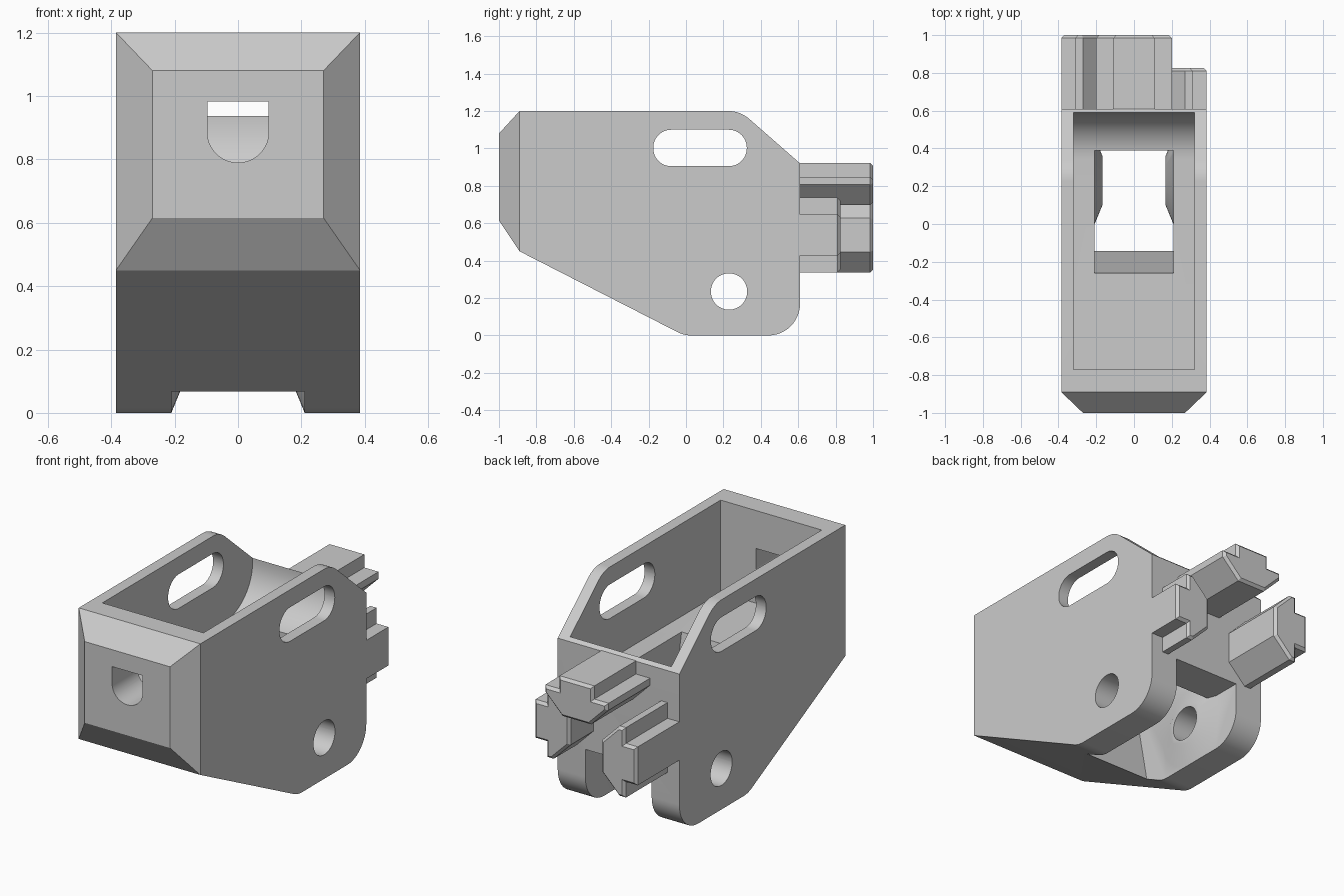
import bpy, bmesh, math
from mathutils import Vector

if "Cube" in bpy.data.objects:
    bpy.data.objects.remove(bpy.data.objects["Cube"], do_unlink=True)

grey = bpy.data.materials.new("plain grey")
grey.use_nodes = True
GREY = (0.6, 0.6, 0.6, 1)
grey.diffuse_color = GREY
grey.node_tree.nodes["Principled BSDF"].inputs["Base Color"].default_value = GREY


def rounded(corners, steps=12):
    """Outline through (u, v, radius) corners, with arcs where radius > 0."""
    out = []
    for i, (u, v, r) in enumerate(corners):
        p = Vector((u, v))
        if r == 0:
            out.append(p)
            continue
        a = (Vector(corners[i - 1][:2]) - p).normalized()
        b = (Vector(corners[(i + 1) % len(corners)][:2]) - p).normalized()
        half = a.angle(b) / 2
        centre = p + (a + b).normalized() * r / math.sin(half)
        start = p + a * r / math.tan(half) - centre
        end = p + b * r / math.tan(half) - centre
        sweep = math.pi - 2 * half
        for k in range(steps + 1):
            t = k / steps
            w = (math.sin((1 - t) * sweep) * start + math.sin(t * sweep) * end) / math.sin(sweep)
            out.append(centre + w)
    return out


def box_outline(u0, u1, v0, v1, r=0.0):
    return rounded([(u0, v0, r), (u1, v0, r), (u1, v1, r), (u0, v1, r)])


def prism(outline, lo, hi, axis="x"):
    """Extrude a (y, z) outline along x, or an (x, z) outline along y."""
    def place(p, t):
        return (t, p[0], p[1]) if axis == "x" else (p[0], t, p[1])
    bm = bmesh.new()
    rings = [[bm.verts.new(place(p, t)) for p in outline] for t in (lo, hi)]
    bm.faces.new(rings[0])
    bm.faces.new(rings[1])
    n = len(outline)
    for i in range(n):
        j = (i + 1) % n
        bm.faces.new((rings[0][i], rings[0][j], rings[1][j], rings[1][i]))
    bmesh.ops.recalc_face_normals(bm, faces=bm.faces)
    return bm


def finish(name, bm):
    bmesh.ops.recalc_face_normals(bm, faces=bm.faces)
    mesh = bpy.data.meshes.new(name)
    bm.to_mesh(mesh)
    bm.free()
    mesh.materials.append(grey)
    obj = bpy.data.objects.new(name, mesh)
    bpy.context.collection.objects.link(obj)
    return obj


def combine(target, bm, operation="DIFFERENCE"):
    tool = finish("helper", bm)
    tool.hide_render = True
    mod = target.modifiers.new("cut", "BOOLEAN")
    mod.operation, mod.object, mod.solver = operation, tool, "EXACT"
    bpy.context.view_layer.objects.active = target
    bpy.ops.object.modifier_apply(modifier=mod.name)
    bpy.data.objects.remove(tool, do_unlink=True)


# Housing: rounded side profile with a tapered nose
W = 0.385
bm = prism(rounded([(-0.89, 0.45, 0), (-0.01, 0, 0.17), (0.61, 0, 0.17),
                    (0.61, 0.92, 0), (0.29, 1.2, 0.17), (-0.89, 1.2, 0)]), -W, W)
bm.normal_update()
front = min(bm.faces, key=lambda f: f.normal.y)
nose = bmesh.ops.extrude_discrete_faces(bm, faces=[front])["faces"][0]
for v in nose.verts:
    v.co = (math.copysign(0.27, v.co.x), -1, 1.08 if v.co.z > 0.8 else 0.615)
housing = finish("housing", bm)

# Open top tray with a curved rear end
combine(housing, prism(rounded([(-0.77, 0.67, 0), (0.59, 0.67, 0.249),
                                (0.59, 1.4, 0), (-0.77, 1.4, 0)]), -0.32, 0.32))
# Slot between the lower cheeks, open to the rear
combine(housing, prism([(-0.27, 0.72), (-0.11, -0.1), (0.7, -0.1),
                        (0.7, 0.33), (0.39, 0.33), (0.39, 0.72)], -0.21, 0.21))

# Conical bosses around the pivot
PY, PZ = 0.23, 0.235
for side in (-1, 1):
    bm = bmesh.new()
    rings = []
    for x, r in ((0.25, 0.234), (0.21, 0.234), (0.167, 0.13)):
        rings.append([bm.verts.new((side * x, PY + r * math.cos(a), PZ + r * math.sin(a)))
                      for a in (math.tau * k / 48 for k in range(48))])
    bm.faces.new(rings[0])
    bm.faces.new(rings[-1])
    for lower, upper in zip(rings, rings[1:]):
        for k in range(48):
            j = (k + 1) % 48
            bm.faces.new((lower[k], lower[j], upper[j], upper[k]))
    combine(housing, bm, "UNION")

# Pivot hole, long side slots, front window
R = 0.097
combine(housing, prism(box_outline(PY - R, PY + R, PZ - R, PZ + R, R - 0.001), -0.5, 0.5))
combine(housing, prism(box_outline(-0.175, 0.325, 0.905, 1.1, R - 0.001), -0.5, 0.5))
combine(housing, prism(rounded([(-R, 0.79, R - 0.001), (R, 0.79, R - 0.001),
                                (R, 0.983, 0), (-R, 0.983, 0)]), -1.1, -0.7, "y"))

bpy.ops.object.select_all(action="DESELECT")
housing.select_set(True)
bpy.context.view_layer.objects.active = housing
bpy.ops.object.shade_smooth_by_angle(angle=math.radians(25))

# Rear lugs: one stepped section turned around a common centre
half = [(0.09, 0.16), (0.2, 0.27), (0.2, 0.31), (0.11, 0.31), (0.11, 0.385)]
section = half + [(-s, d) for s, d in reversed(half)]
CHAMFER = 0.015
for name, turn, end in (("top_lug", 0, 1.0), ("right_lug", 90, 1.0), ("left_lug", -90, 0.825)):
    c, s = math.cos(math.radians(turn)), math.sin(math.radians(turn))
    outline = [(u * c - d * s, 0.537 + u * s + d * c) for u, d in section]
    bm = prism(outline, 0.6, end - CHAMFER, "y")
    bm.normal_update()
    cap = max(bm.faces, key=lambda f: f.normal.y)
    bmesh.ops.inset_region(bm, faces=[cap], thickness=CHAMFER, use_even_offset=True)
    for v in cap.verts:
        v.co.y = end
    finish(name, bm)
